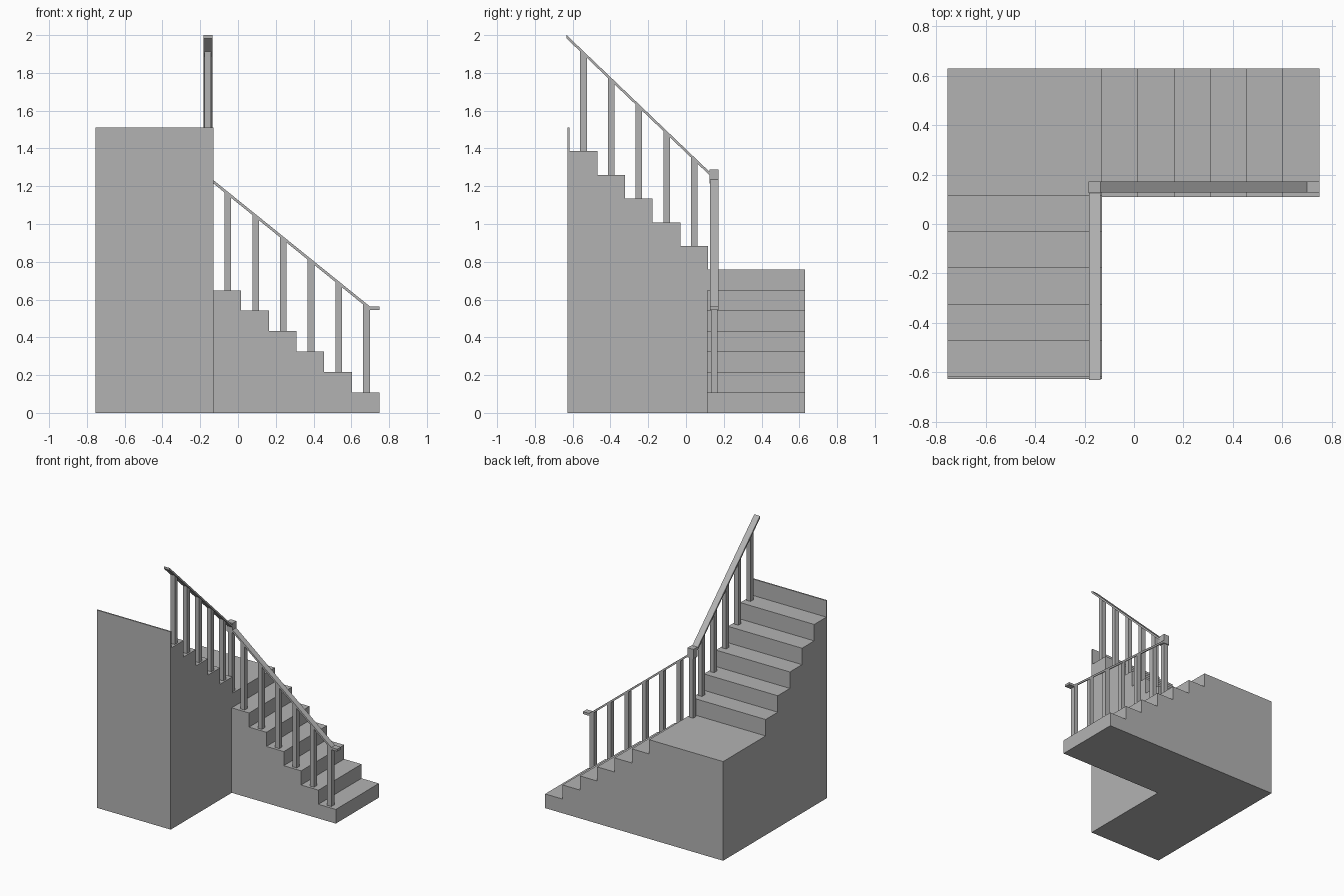
import bpy
import bmesh
from mathutils import Vector

cube = bpy.data.objects.get("Cube")
if cube:
    bpy.data.objects.remove(cube, do_unlink=True)

# One plain grey for everything
grey = bpy.data.materials.new("plain grey")
grey.use_nodes = True
grey.diffuse_color = (0.45, 0.45, 0.45, 1)
shader = next(n for n in grey.node_tree.nodes if n.type == "BSDF_PRINCIPLED")
shader.inputs["Base Color"].default_value = grey.diffuse_color


def prism(name, profile, axis, low, high):
    """Extrude a side profile (run, z) across the x or y axis."""
    def place(run, z, across):
        return (across, run, z) if axis == "x" else (run, across, z)
    bm = bmesh.new()
    face = bm.faces.new([bm.verts.new(place(r, z, low)) for r, z in profile])
    out = bmesh.ops.extrude_face_region(bm, geom=[face])
    shift = Vector(place(0, 0, high - low))
    verts = [g for g in out["geom"] if isinstance(g, bmesh.types.BMVert)]
    bmesh.ops.translate(bm, verts=verts, vec=shift)
    bmesh.ops.recalc_face_normals(bm, faces=bm.faces)
    mesh = bpy.data.meshes.new(name)
    bm.to_mesh(mesh)
    bm.free()
    mesh.materials.append(grey)
    obj = bpy.data.objects.new(name, mesh)
    bpy.context.collection.objects.link(obj)
    return obj


def box_profile(r0, r1, z0, z1):
    return [(r0, z0), (r1, z0), (r1, z1), (r0, z1)]


def steps(start, base, going, rise, count):
    """Zigzag of risers and treads running towards negative."""
    points = []
    for i in range(count):
        z = base + rise * (i + 1)
        points += [(start - going * i, z), (start - going * (i + 1), z)]
    return points


GOING = 0.1467
LOW_RISE, HIGH_RISE = 0.1082, 0.1256
INNER, LANDING, TURN = -0.13, 0.758, 0.117
BACK, FRONT = 0.63, -0.627

# Lower flight, climbing from +x to the landing
prism("lower_flight",
      [(INNER, 0), (0.75, 0)] + steps(0.75, 0, GOING, LOW_RISE, 6),
      "y", 0.11, BACK)

# Landing and upper flight, with the thin top riser at the front
climb = steps(TURN, LANDING, GOING, HIGH_RISE, 5)
top_z = LANDING + 6 * HIGH_RISE
prism("landing_and_upper_flight",
      [(FRONT, 0), (BACK, 0), (BACK, LANDING), (TURN, LANDING)] + climb
      + [(climb[-1][0], top_z), (FRONT, top_z)],
      "x", -0.755, INNER)

# Handrails: thin sloping bars, the lower one with a level end
THICK = 0.018
low_a, low_b = (-0.136, 1.237), (0.70, 0.562)
high_a, high_b = (-0.632, 2.0), (0.128, 1.273)
prism("lower_handrail",
      [low_a, low_b, (0.75, low_b[1]), (0.75, low_b[1] - THICK),
       (low_b[0], low_b[1] - THICK), (low_a[0], low_a[1] - THICK)],
      "y", 0.127, 0.172)
prism("upper_handrail",
      [high_a, high_b, (high_b[0], high_b[1] - THICK),
       (high_a[0], high_a[1] - THICK)],
      "x", -0.183, -0.135)


def baluster(name, centre, foot, a, b, axis, across):
    """Square post whose sloping top meets the underside of a rail."""
    half = 0.0175

    def under(r):
        t = (r - a[0]) / (b[0] - a[0])
        return a[1] + t * (b[1] - a[1]) - THICK
    r0, r1 = centre - half, centre + half
    prism(name, [(r0, foot), (r1, foot), (r1, under(r1)), (r0, under(r0))],
          axis, across - half, across + half)


# One baluster per tread
for i in range(6):
    baluster(f"lower_baluster_{i + 1}", 0.68 - GOING * i, LOW_RISE * (i + 1),
             low_a, low_b, "y", 0.149)
for i in range(5):
    baluster(f"upper_baluster_{i + 1}", 0.044 - GOING * i,
             LANDING + HIGH_RISE * (i + 1), high_a, high_b, "x", -0.16)

# Newel post at the turn, with a square cap
prism("newel_post", box_profile(0.131, 0.167, LANDING, 1.22), "x", -0.178, -0.142)
prism("newel_cap", box_profile(0.125, 0.173, 1.215, 1.288), "x", -0.184, -0.135)
